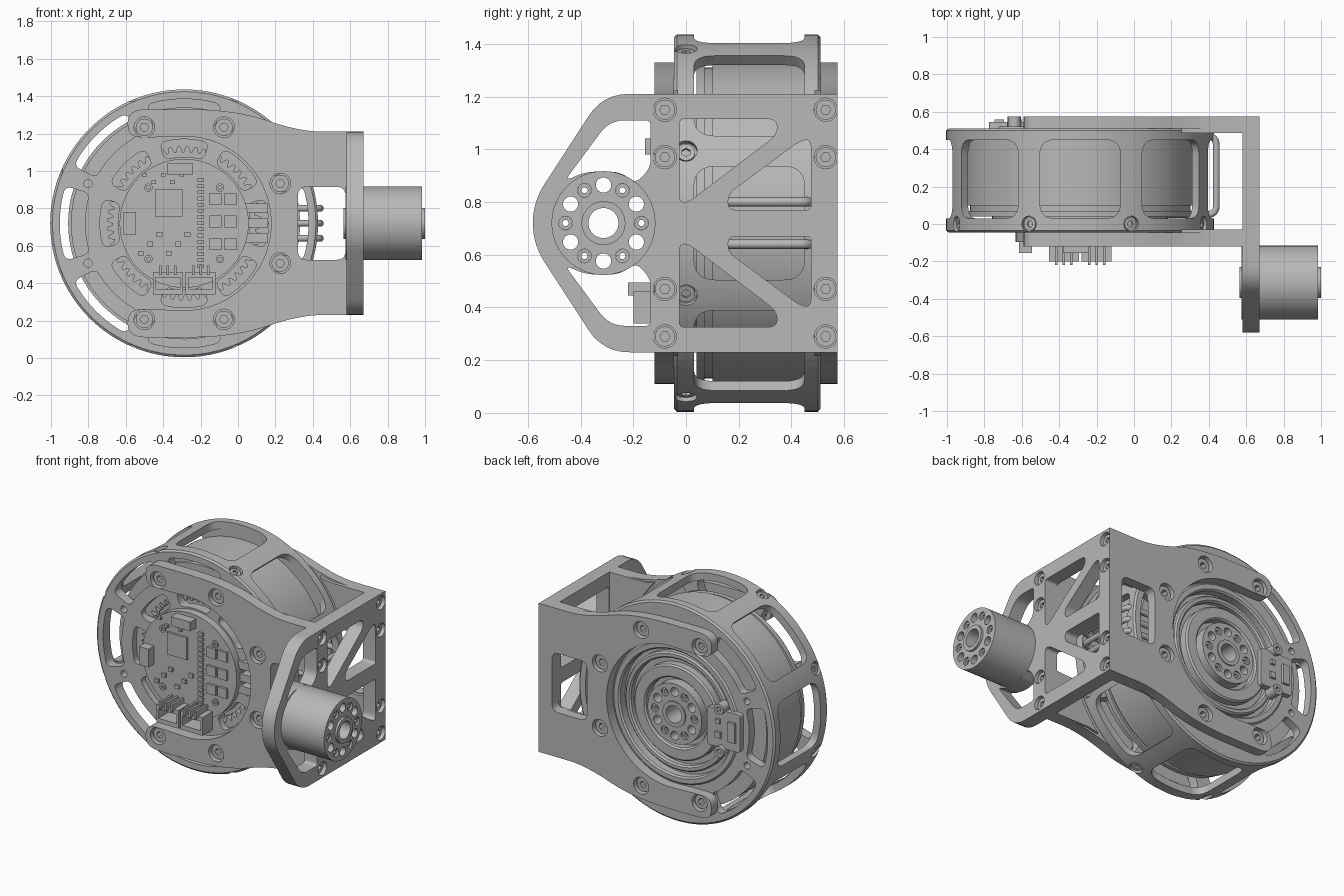
import bpy, bmesh
from math import sin, cos, radians, tau
from mathutils import Matrix, Vector

if "Cube" in bpy.data.objects:
    bpy.data.objects.remove(bpy.data.objects["Cube"])

grey = bpy.data.materials.new("machined grey")
grey.use_nodes = True
grey.diffuse_color = (0.48, 0.48, 0.48, 1)
grey.node_tree.nodes["Principled BSDF"].inputs["Base Color"].default_value = grey.diffuse_color


def frame(x, y, z, origin=(0, 0, 0)):
    m = Matrix((x, y, z)).transposed().to_4x4()
    m.translation = origin
    return m


X, Y, Z = Vector((1, 0, 0)), Vector((0, 1, 0)), Vector((0, 0, 1))
CX, MID = -0.288, 0.72                       # motor axis
FRONT = frame(X, Z, Y)                       # draw in x-z, depth along y
MOTOR = frame(X, Z, Y, (CX, 0, MID))         # same, centred on the motor axis
SIDE = frame(Y, Z, X)                        # draw in y-z, depth along x
JOINT = frame(Y, Z, X, (0, -0.313, MID))     # same, centred on the output joint


# ---- mesh helpers
def finish(name, mesh, matrix):
    mesh.transform(matrix)
    bm = bmesh.new()
    bm.from_mesh(mesh)
    bmesh.ops.remove_doubles(bm, verts=bm.verts, dist=1e-5)
    bmesh.ops.recalc_face_normals(bm, faces=bm.faces)
    for f in bm.faces:
        f.smooth = True
    bm.to_mesh(mesh)
    bm.free()
    mesh.set_sharp_from_angle(angle=radians(32))
    mesh.materials.clear()
    mesh.materials.append(grey)
    obj = bpy.data.objects.new(name, mesh)
    bpy.context.scene.collection.objects.link(obj)
    return obj


def baked(obj):
    deps = bpy.context.evaluated_depsgraph_get()
    mesh = bpy.data.meshes.new_from_object(obj.evaluated_get(deps))
    bpy.data.objects.remove(obj)
    return mesh


def curve_mesh(loops, cyclic, **settings):
    cu = bpy.data.curves.new("outline", "CURVE")
    for key, value in settings.items():
        setattr(cu, key, value)
    for pts in loops:
        sp = cu.splines.new("POLY")
        sp.points.add(len(pts) - 1)
        for p, co in zip(sp.points, pts):
            p.co = (*co, 1) if len(co) == 3 else (*co, 0, 1)
        sp.use_cyclic_u = cyclic
    obj = bpy.data.objects.new("outline", cu)
    bpy.context.scene.collection.objects.link(obj)
    return baked(obj)


def plate(name, loops, d0, d1, matrix):
    """Flat outline with holes, extruded from depth d0 to d1."""
    mesh = curve_mesh(loops, True, dimensions="2D", fill_mode="BOTH", extrude=(d1 - d0) / 2)
    return finish(name, mesh, matrix @ Matrix.Translation((0, 0, (d0 + d1) / 2)))


def lathe(name, profile, matrix, n=96):
    """Closed (radius, depth) profile turned about the frame's depth axis."""
    k = len(profile)
    verts = [(r * cos(tau * i / n), r * sin(tau * i / n), d) for i in range(n) for r, d in profile]
    faces = [(i * k + j, i * k + (j + 1) % k, (i + 1) % n * k + (j + 1) % k, (i + 1) % n * k + j)
             for i in range(n) for j in range(k)]
    mesh = bpy.data.meshes.new(name)
    mesh.from_pydata(verts, [], faces)
    return finish(name, mesh, matrix)


# ---- outline helpers
def arc(cx, cy, r, a0, a1, n=24):
    angles = [radians(a0 + (a1 - a0) * i / n) for i in range(n + 1)]
    return [(cx + r * cos(a), cy + r * sin(a)) for a in angles]


def circle(cx, cy, r, n=32):
    return arc(cx, cy, r, 0, 360 - 360 / n, n - 1)


def rounded(corners):
    out = []
    for i, (x, y, r) in enumerate(corners):
        p = Vector((x, y))
        if not r:
            out.append((x, y))
            continue
        ends = []
        for q in (corners[i - 1], corners[(i + 1) % len(corners)]):
            v = Vector(q[:2]) - p
            ends.append(p + v.normalized() * min(r, v.length * 0.48))
        for s in range(7):
            t = s / 6
            out.append(tuple(ends[0] * (1 - t) ** 2 + p * 2 * t * (1 - t) + ends[1] * t * t))
    return out


def rect(cx, cy, w, h, r=0):
    return rounded([(cx + a * w / 2, cy + b * h / 2, r) for a, b in ((-1, -1), (1, -1), (1, 1), (-1, 1))])


def slot(r0, r1, a, half):
    """Arc-shaped slot; its corners are drawn in polar space so they stay round."""
    corners = rect(0, (r0 + r1) / 2, 2 * radians(half) * r1, r1 - r0, .04)
    side = [(-radians(half) * r1 * (1 - i / 6), r0) for i in range(1, 12)]
    top = [(-x, r1) for x, _ in side]
    path = corners[:7] + [p for p in side if abs(p[0]) < abs(corners[6][0])] + corners[7:21]
    path += [p for p in top if abs(p[0]) < abs(corners[20][0])] + corners[21:]
    return [polar(r, a + x / r1 * 360 / tau) for x, r in path]


def mirror(pts):
    return [(x, 2 * MID - y) for x, y in reversed(pts)]


def polar(r, a):
    return r * cos(radians(a)), r * sin(radians(a))


def screws(points, r):
    return [loop for p in points for loop in (circle(*p, r), circle(*p, r * 0.5, 6))]


SPOKES = [22.5 + 45 * i for i in range(8)]
GAPS = [45 * i for i in range(8)]

# ---- motor housing: thick windowed rim and slotted end faces
rim = lathe("housing_rim", [(.668, -.045), (.704, -.045), (.716, -.035), (.716, .50), (.704, .51), (.668, .51)],
            MOTOR, 128)


def rim_frame(a):
    radial = Vector((cos(radians(a)), 0, sin(radians(a))))
    return frame(Y.cross(radial), Y, radial, (CX, 0, MID))


cutters = [plate("window_cutter", [rect(0, .24, .43, .42, .08)], -.9, .9, rim_frame(a)) for a in GAPS[:4]]
cutters += [plate("screw_cutter", [circle(0, 0, .042)], .69, .9, rim_frame(a)) for a in SPOKES]
for cut in cutters:
    cut.hide_render = True
    mod = rim.modifiers.new("cut", "BOOLEAN")
    mod.operation, mod.solver, mod.object = "DIFFERENCE", "EXACT", cut
finish("housing_rim", baked(rim), Matrix())
for cut in cutters:
    bpy.data.objects.remove(cut)
for a in SPOKES:
    plate("rim_screw", screws([(0, 0)], .034), .68, .702, rim_frame(a))

free_holes = [circle(*polar(.556, a), .022) for a in (157.5, 202.5)]
face = [circle(0, 0, .68, 96)] + free_holes
plate("front_face", face + [circle(0, 0, .31, 64)] + [slot(.53, .665, a, 17.5) for a in GAPS]
      + [slot(.355, .45, a, 17) for a in GAPS], -.045, .02, MOTOR)
plate("back_face", face + [circle(0, 0, .45, 64)] + [slot(.53, .665, a, 17.5) for a in (0, 135, 180, 225)],
      .455, .51, MOTOR)
teeth = [polar(.38 if i % 4 < 2 else .41, i * 360 / 224) for i in range(224)]
plate("ring_gear", [circle(0, 0, .47, 64), teeth], -.005, .06, MOTOR)

# ---- rotor drum, bearing rings and output hub
lathe("rotor_drum", [(.06, .08), (.45, .08), (.45, .04), (.605, .04), (.605, .07), (.59, .07), (.59, .10),
                     (.62, .10), (.62, .455), (.44, .455), (.44, .46), (.06, .46)], MOTOR)
for name, r0, r1, top in (("outer_bearing_ring", .41, .46, .52), ("seal_ring", .345, .385, .50),
                          ("inner_bearing_ring", .225, .31, .515)):
    lathe(name, [(r0, .42), (r1, .42), (r1, top - .01), (r1 - .01, top), (r0 + .01, top), (r0, top - .01)], MOTOR)


def hub(name, d0, d1, lip, matrix):
    """Twelve-hole output flange: open holes alternating with screws."""
    ring = [circle(*polar(.144, 30 + 60 * i), .029, 20) for i in range(6)]
    bolts = [polar(.144, 60 * i) for i in range(6)]
    plate(name, [circle(0, 0, .197, 64), circle(0, 0, .075)] + ring
          + [circle(*p, .026, 20) for p in bolts], d0, d1, matrix)
    plate(name + "_screws", screws(bolts, .0255), d0 + .01, d1 - .012, matrix)
    lathe(name + "_sleeve", [(.057, d0 - .01), (.083, d0 - .01), (.083, d1 + lip), (.057, d1 + lip)], matrix, 48)


hub("motor_hub", .45, .53, .008, MOTOR)
hub("joint_hub", .575, .985, .015, JOINT)

# ---- fork arms, thickened outside the rim
half = rounded([(.585, 1.21, 0), (.33, 1.21, .25), (-.02, 1.33, .25), (-.59, 1.33, .1),
                (-.59, 1.18, .09), (-.45, 1.18, 0)]) + arc(CX, MID, .465, 90, 1, 32)
fork = half + mirror(half)
pad = [(.585, 1.21), (.33, 1.21)] + arc(CX, MID, .74, 43, 16) + [(.585, .915)]
fork_bolts = [polar(.556, a) for a in (22.5, 67.5, 112.5, -22.5, -67.5, -112.5)]
holes = [circle(x + CX, y + MID, .055) for x, y in fork_bolts]
window = rect(.448, MID, .255, .39, .05)
for name, d0, d1, s0, s1, p0, p1 in (("front_fork", -.12, -.045, -.10, -.045, -.045, -.03),
                                     ("back_fork", .51, .575, .51, .555, .487, .51)):
    plate(name, [fork, window] + holes, d0, d1, FRONT)
    plate(name + "_pads", [pad, mirror(pad)], p0, p1, FRONT)
    plate(name + "_screws", screws(fork_bolts, .046), s0, s1, MOTOR)

# ---- trussed side plate
edge = rounded([(.575, 1.21, 0), (-.315, 1.21, .1), (-.538, .866, 0)]) + arc(-.313, MID, .268, 147, 179, 16)
truss = [rounded(c) for c in (
    [(-.135, 1.11, .02), (-.29, 1.11, .06), (-.46, .88, .03), (-.38, .915, .04),
     (-.25, .915, .04), (-.19, .87, .03), (-.135, .93, .03)],
    [(-.025, 1.115, .02), (.345, 1.115, .04), (.345, 1.055, .04), (.01, .80, .03), (-.025, .80, .03)],
    [(.16, .77, .03), (.475, .77, .02), (.475, 1.04, .05), (.43, 1.03, .03), (.16, .83, .03)])]
side_bolts = [(y, z) for y in (-.08, .53) for z in (.29, .47, .97, 1.15)]
plate("side_plate", [edge + mirror(edge), circle(-.313, MID, .194, 64)] + truss + [mirror(t) for t in truss]
      + [circle(*p, .044) for p in side_bolts], .58, .672, SIDE)
plate("side_plate_screws", screws(side_bolts, .038), .59, .65, SIDE)

# ---- control board on the front
plate("control_board", [circle(0, 0, .345, 64)], -.095, -.04, MOTOR)
chips = [rect(-.12 + .08 * i, .85 - .12 * j, .065, .065) for i in range(2) for j in range(3)]
chips += [rect(-.2, .49 + .033 * i, .035, .02) for i in range(15)]
chips += [rect(-.5 + .05 * i, .98 - .04 * (i % 2), .025, .018) for i in range(5)]
chips += [rect(-.52 + .05 * i, .56 + .05 * (i % 3), .03, .025) for i in range(6)]
plate("board_chips", chips + [rect(-.37, .83, .145, .145)], -.11, -.09, FRONT)
plate("signal_sockets", [rect(-.58, MID, .07, .12), rect(-.31, 1.01, .14, .06)], -.155, -.09, FRONT)
for x in (-.375, -.2):
    plate("power_socket", [rect(x, .40, .16, .12), rect(x, .40, .13, .06)], -.20, -.09, FRONT)
    plate("power_pins", [rect(x + .04 * i, .47, .014, .05) for i in (-1, 0, 1)], -.22, -.09, FRONT)
plate("board_screws", screws([polar(.27, a) for a in (45, 135, 225, 315)], .022), -.105, -.09, MOTOR)

# ---- encoder board on the back
plate("encoder_board", [rect(-.655, MID, .24, .25, .02)], .50, .545, FRONT)
plate("encoder_parts", [rect(-.72, MID, .05, .13), rect(-.62, .68, .04, .04), rect(-.62, .77, .03, .03)],
      .53, .56, FRONT)
plate("encoder_screws", screws([(-.64, .58), (-.64, .86)], .035), .50, .575, FRONT)

# ---- phase cables looping past the rim
loops = []
for z in (.64, .72, .80):
    path = rounded([(.1, .05, 0), (.44, .05, .05), (.44, .47, .05), (.25, .47, 0)])
    loops.append([(x, y, z) for x, y in path])
    plate("cable_lug", [rect(.10, z, .12, .05)], -.06, .05, FRONT)
finish("phase_cables", curve_mesh(loops, False, dimensions="3D", bevel_depth=.018, use_fill_caps=True), Matrix())
